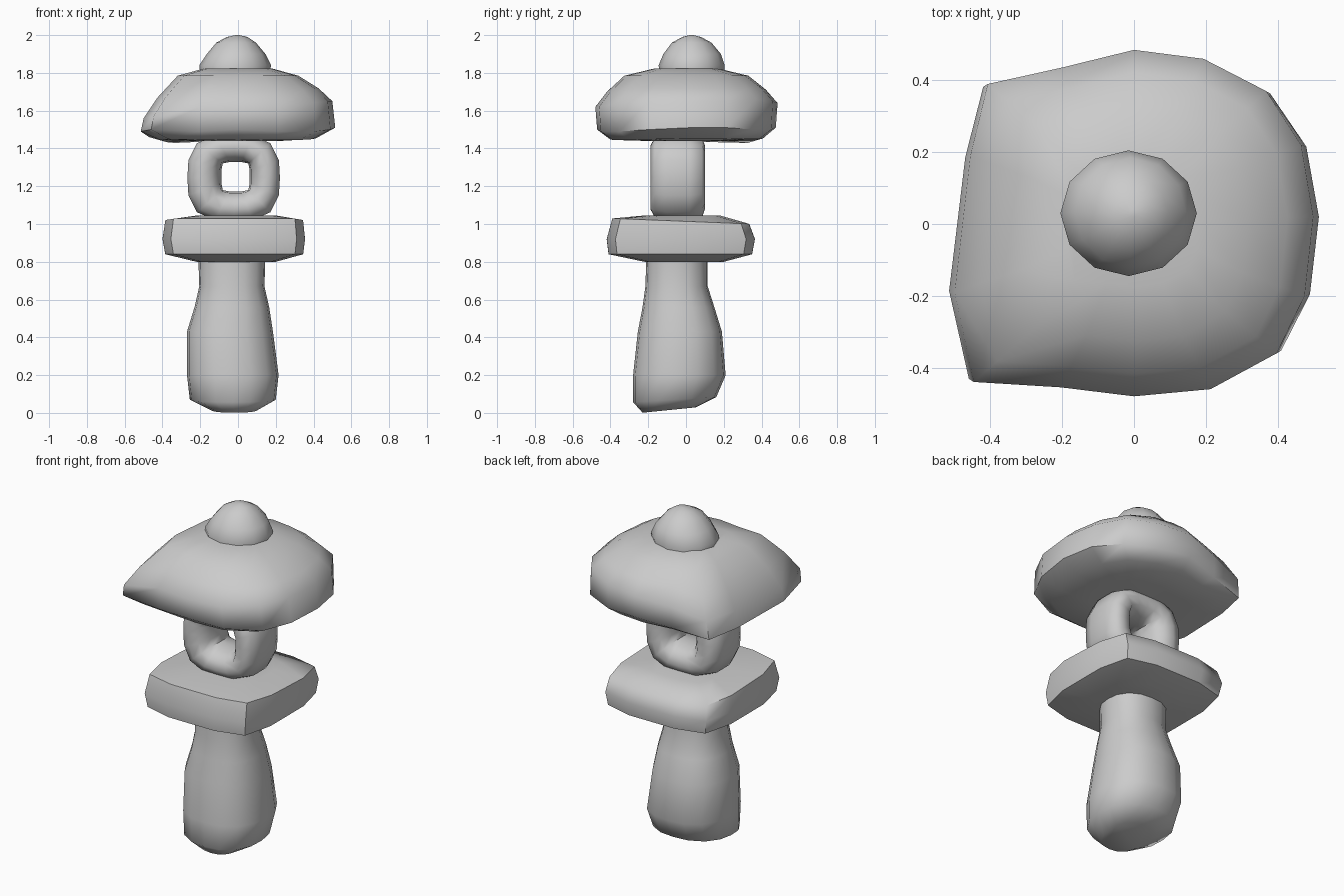
import bpy, bmesh, math

if "Cube" in bpy.data.objects:
    bpy.data.objects.remove(bpy.data.objects["Cube"])


def finish(name, rings, caps=True, closed=False):
    """Skin a list of point rings into one smooth-shaded object."""
    bm = bmesh.new()
    vs = [[bm.verts.new(p) for p in r] for r in rings]
    n = len(vs[0])
    pairs = list(zip(vs, vs[1:])) + ([(vs[-1], vs[0])] if closed else [])
    for a, b in pairs:
        for i in range(n):
            j = (i + 1) % n
            bm.faces.new((a[i], a[j], b[j], b[i]))
    if caps:
        bm.faces.new(vs[0])
        bm.faces.new(vs[-1])
    bmesh.ops.recalc_face_normals(bm, faces=bm.faces)
    me = bpy.data.meshes.new(name)
    bm.to_mesh(me)
    bm.free()
    ob = bpy.data.objects.new(name, me)
    bpy.context.collection.objects.link(ob)
    bpy.ops.object.select_all(action='DESELECT')
    ob.select_set(True)
    bpy.context.view_layer.objects.active = ob
    bpy.ops.object.shade_smooth_by_angle(angle=math.radians(60))
    return ob


def squircle(a, power):
    """Point on a unit superellipse in direction a."""
    c, s = math.cos(a), math.sin(a)
    r = (abs(c) ** power + abs(s) ** power) ** (-1 / power)
    return r * c, r * s


def stone(name, levels, power, segs):
    """Loft levels of (x0, x1, y0, y1, z, z slope along y)."""
    rings = []
    for x0, x1, y0, y1, z, slope in levels:
        ring = []
        for i in range(segs):
            u, v = squircle(2 * math.pi * i / segs, power)
            dy = (y1 - y0) / 2 * v
            ring.append(((x0 + x1) / 2 + (x1 - x0) / 2 * u, (y0 + y1) / 2 + dy, z + slope * dy))
        rings.append(ring)
    return finish(name, rings)


# Pillar: swollen foot, narrow neck
stone("pillar", [
    (-.14, .10, -.23, .05, .015, .1),
    (-.255, .20, -.28, .16, .07, .06),
    (-.27, .215, -.28, .21, .20, 0),
    (-.27, .185, -.255, .19, .43, 0),
    (-.23, .165, -.23, .15, .56, 0),
    (-.205, .14, -.215, .115, .67, 0),
    (-.21, .145, -.21, .115, .82, 0)], 2.4, 16)

# Square platform slab
stone("platform", [
    (-.22, .20, -.22, .20, .80, 0),
    (-.385, .345, -.41, .35, .84, 0),
    (-.40, .355, -.42, .365, .92, 0),
    (-.385, .345, -.39, .335, 1.015, -.04),
    (-.22, .20, -.22, .18, 1.045, 0)], 5.5, 16)

# Light chamber: thick ring with a square hole running front to back
section = [(0, .00), (.05, -.08), (.28, -.135), (.6, -.148), (.88, -.125), (1, -.06),
           (1, .06), (.88, .125), (.6, .14), (.28, .13), (.05, .08)]
rings = []
for i in range(16):
    a = 2 * math.pi * i / 16
    hu, hv = squircle(a, 7)
    ou, ov = squircle(a, 3)
    hole = (-.013 + .075 * hu, 1.25 + .078 * hv)
    outer = (-.023 + .245 * ou, 1.245 + .23 * ov)
    rings.append([(hole[0] + (outer[0] - hole[0]) * t, -.04 + y,
                   hole[1] + (outer[1] - hole[1]) * t) for t, y in section])
finish("light_chamber", rings, caps=False, closed=True)

# Roof: irregular outline as (x, y, lower edge z, upper edge z)
eave = [
    (.515, .02, 1.51, 1.65), (.48, .22, 1.51, 1.65), (.38, .37, 1.50, 1.66),
    (.20, .46, 1.50, 1.65), (0, .485, 1.51, 1.64), (-.21, .435, 1.48, 1.61),
    (-.42, .39, 1.45, 1.56), (-.47, .19, 1.46, 1.56), (-.515, -.19, 1.49, 1.56),
    (-.46, -.44, 1.50, 1.57), (-.21, -.455, 1.49, 1.62), (0, -.48, 1.50, 1.62),
    (.22, -.46, 1.49, 1.62), (.41, -.36, 1.49, 1.64), (.49, -.20, 1.50, 1.65)]
finish("roof", [
    [(x * .45, y * .45, 1.44) for x, y, lo, hi in eave],
    [(x * .80, y * .84, lo * .4 + 1.44 * .6 - .015) for x, y, lo, hi in eave],
    [(x, y * .98, lo) for x, y, lo, hi in eave],
    [(x * .97, y, hi) for x, y, lo, hi in eave],
    [(x * .83, y * .87, hi * .55 + 1.80 * .45) for x, y, lo, hi in eave],
    [(x * .62, y * .68, 1.785) for x, y, lo, hi in eave],
    [(x * .36, y * .36, 1.822) for x, y, lo, hi in eave]])

# Rounded finial on top
stone("finial", [
    (-.20, .165, -.14, .20, 1.79, 0),
    (-.205, .175, -.145, .205, 1.84, 0),
    (-.165, .145, -.12, .185, 1.90, 0),
    (-.115, .095, -.075, .135, 1.96, 0),
    (-.06, .05, -.02, .08, 1.99, 0),
    (-.012, .008, .02, .04, 2.0, 0)], 2, 12)
